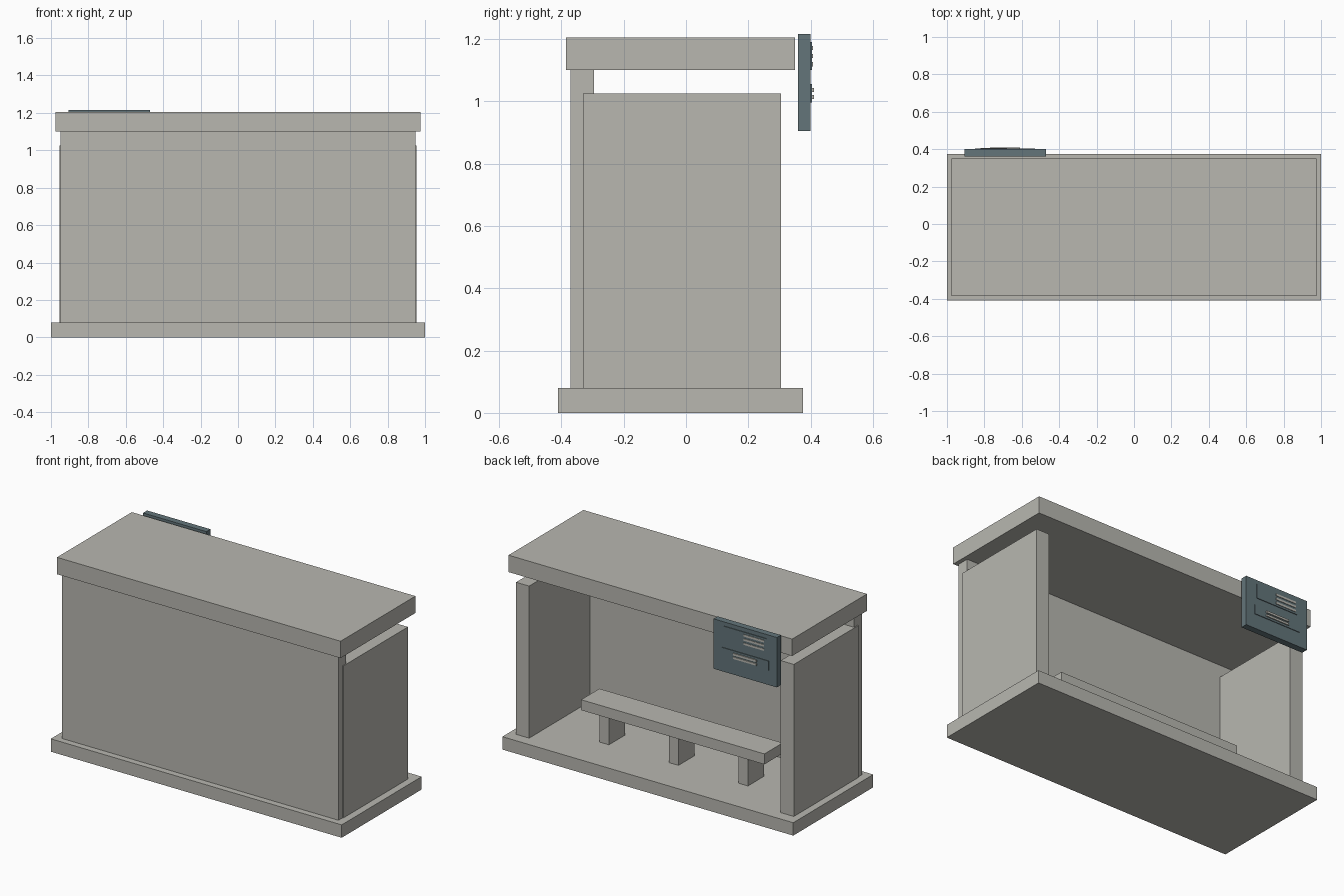
import bpy
import bmesh
from mathutils import Vector

cube = bpy.data.objects.get("Cube")
if cube:
    bpy.data.objects.remove(cube, do_unlink=True)


def make_material(name, rgb):
    mat = bpy.data.materials.new(name)
    mat.use_nodes = True
    mat.diffuse_color = (*rgb, 1)
    mat.node_tree.nodes["Principled BSDF"].inputs["Base Color"].default_value = (*rgb, 1)
    return mat


concrete = make_material("concrete", (0.48, 0.475, 0.435))
slate = make_material("slate_blue", (0.125, 0.178, 0.195))


def box(name, x, y, z, mat):
    """Axis-aligned box from (low, high) pairs."""
    low, high = (Vector(c) for c in zip(x, y, z))
    bm = bmesh.new()
    bmesh.ops.create_cube(bm, size=1)
    bmesh.ops.scale(bm, vec=high - low, verts=bm.verts)
    mesh = bpy.data.meshes.new(name)
    bm.to_mesh(mesh)
    bm.free()
    mesh.materials.append(mat)
    obj = bpy.data.objects.new(name, mesh)
    obj.location = (low + high) / 2
    bpy.context.collection.objects.link(obj)
    return obj


# Shelter shell
FLOOR = 0.08
box("base_slab", (-1, 1), (-0.41, 0.375), (0, FLOOR), concrete)
box("rear_wall", (-0.95, 0.95), (-0.37, -0.295), (FLOOR, 1.1), concrete)
box("roof_slab", (-0.975, 0.975), (-0.385, 0.35), (1.1, 1.205), concrete)
for side, x in (("left", (0.865, 0.955)), ("right", (-0.955, -0.865))):
    box(side + "_wall", x, (-0.33, 0.305), (FLOOR, 1.025), concrete)

# Bench on three legs
box("bench_seat", (-0.63, 0.63), (-0.05, 0.13), (0.25, 0.315), concrete)
for i in range(3):
    x = (i - 1) * 0.478
    box(f"bench_leg_{i + 1}", (x - 0.032, x + 0.032), (-0.038, 0.12), (FLOOR, 0.25), concrete)

# Hanging sign with two raised panels
box("sign_board", (-0.905, -0.47), (0.36, 0.4), (0.905, 1.215), slate)
box("sign_upper_panel", (-0.835, -0.545), (0.4, 0.404), (1.1, 1.19), slate)
box("sign_lower_panel", (-0.85, -0.53), (0.4, 0.404), (0.995, 1.055), slate)

# Blank pale strips on the panels
for i in range(3):
    z = 1.112 + i * 0.026
    box(f"upper_strip_{i + 1}", (-0.82, -0.68), (0.404, 0.407), (z, z + 0.013), concrete)
for i in range(2):
    z = 1.007 + i * 0.022
    box(f"lower_strip_{i + 1}", (-0.77, -0.61), (0.404, 0.41), (z, z + 0.013), concrete)
